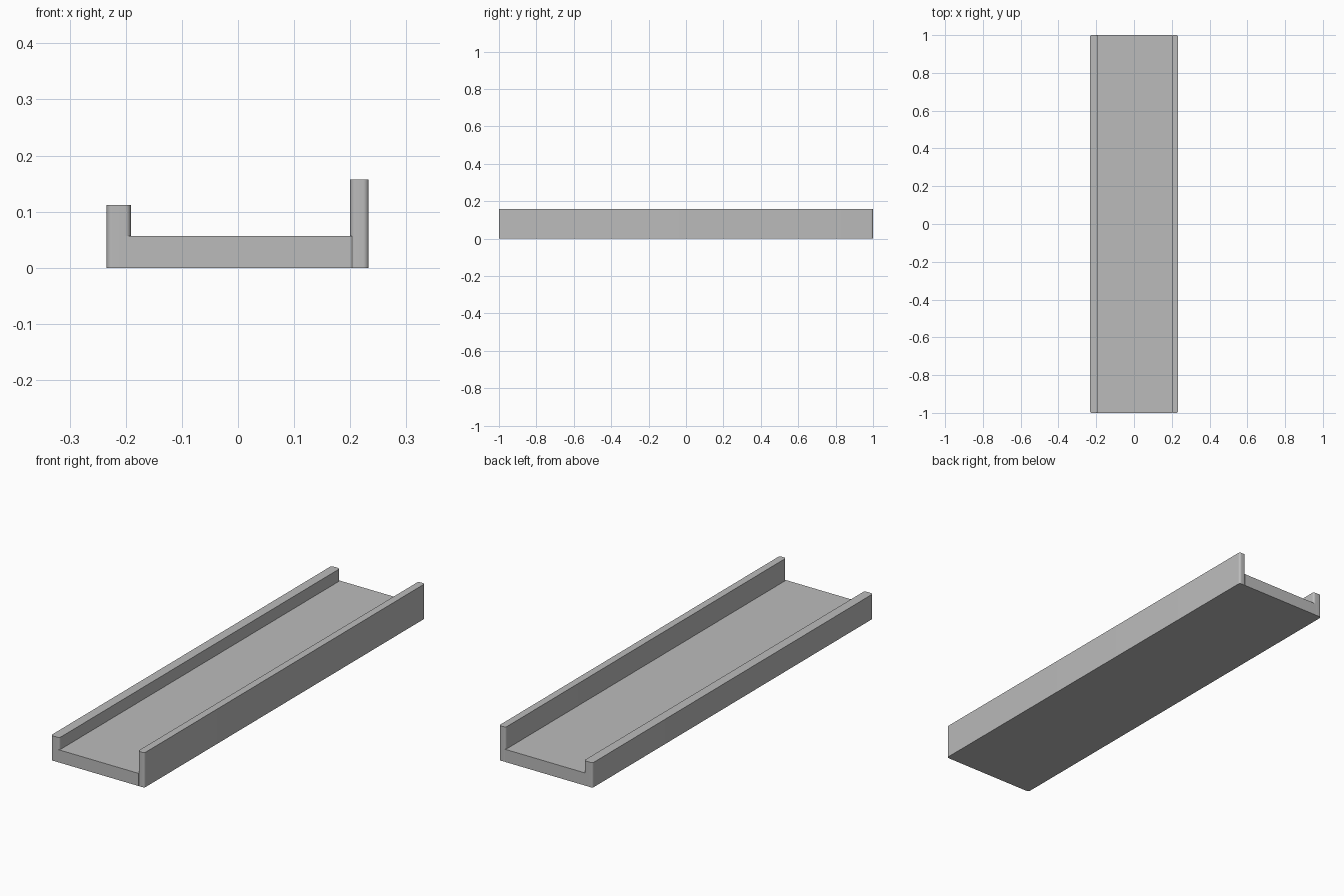
import bpy
import bmesh

cube = bpy.data.objects.get("Cube")
if cube:
    bpy.data.objects.remove(cube, do_unlink=True)

# Single plain grey material
grey = bpy.data.materials.new("plain grey")
grey.use_nodes = True
COLOR = (0.5, 0.5, 0.5, 1)
grey.diffuse_color = COLOR
grey.node_tree.nodes["Principled BSDF"].inputs["Base Color"].default_value = COLOR


def slab(name, x0, x1, height, radius=0):
    """Full-length box on the floor, optionally with rounded upright corners."""
    bm = bmesh.new()
    bmesh.ops.create_cube(bm, size=1)
    for v in bm.verts:
        v.co.x = x0 if v.co.x < 0 else x1
        v.co.y = -1 if v.co.y < 0 else 1
        v.co.z = 0 if v.co.z < 0 else height
    if radius:
        upright = [e for e in bm.edges
                   if abs(e.verts[0].co.z - e.verts[1].co.z) > height / 2]
        bmesh.ops.bevel(bm, geom=upright, offset=radius, segments=8,
                        profile=0.5, affect='EDGES')
    mesh = bpy.data.meshes.new(name)
    bm.to_mesh(mesh)
    bm.free()
    mesh.materials.append(grey)
    obj = bpy.data.objects.new(name, mesh)
    bpy.context.collection.objects.link(obj)
    if radius:
        bpy.ops.object.select_all(action='DESELECT')
        obj.select_set(True)
        bpy.context.view_layer.objects.active = obj
        bpy.ops.object.shade_smooth_by_angle()
    return obj


# Floor of the tray, tucked into both rails
slab("tray_floor", -0.205, 0.203, 0.057)
# Low, thick rail and tall, thin rail
slab("low_rail", -0.234, -0.191, 0.112, 0.01)
slab("tall_rail", 0.2, 0.233, 0.157, 0.01)
